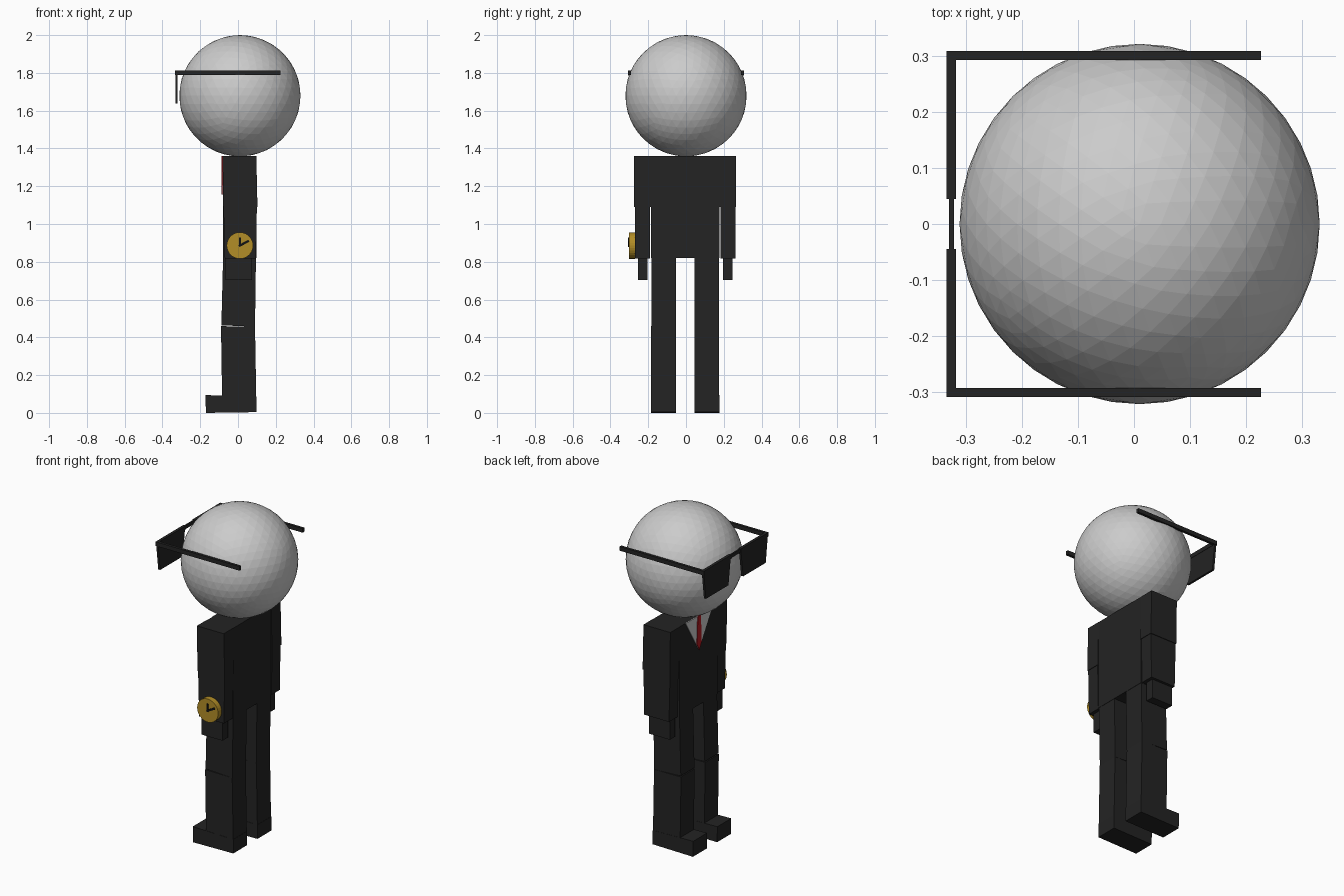
import bpy, bmesh, math
from mathutils import Matrix

if "Cube" in bpy.data.objects:
    bpy.data.objects.remove(bpy.data.objects["Cube"])


def material(name, rgb):
    m = bpy.data.materials.new(name)
    m.diffuse_color = (*rgb, 1)
    m.use_nodes = True
    m.node_tree.nodes["Principled BSDF"].inputs["Base Color"].default_value = m.diffuse_color
    return m


BLACK = material("suit black", (0.017, 0.017, 0.017))
GREY = material("head grey", (0.6, 0.6, 0.6))
GOLD = material("watch gold", (0.45, 0.27, 0.02))
RED = material("tie red", (0.45, 0.01, 0.015))
INK = material("ink black", (0.006, 0.006, 0.006))


def finish(name, bm, mat):
    bmesh.ops.recalc_face_normals(bm, faces=bm.faces)
    me = bpy.data.meshes.new(name)
    bm.to_mesh(me)
    bm.free()
    me.materials.append(mat)
    ob = bpy.data.objects.new(name, me)
    bpy.context.collection.objects.link(ob)
    return ob


def prism(name, profile, axis, lo, hi, mat):
    """Extrude a flat profile along x (profile is y,z) or y (profile is x,z)."""
    bm = bmesh.new()
    place = (lambda a, b, t: (t, a, b)) if axis == 'x' else (lambda a, b, t: (a, t, b))
    face = bm.faces.new([bm.verts.new(place(a, b, lo)) for a, b in profile])
    ext = bmesh.ops.extrude_face_region(bm, geom=[face])
    step = place(0, 0, hi - lo)
    bmesh.ops.translate(bm, vec=step, verts=[v for v in ext['geom']
                                             if isinstance(v, bmesh.types.BMVert)])
    return finish(name, bm, mat)


def box(name, x, y, z, mat):
    return prism(name, [(x[0], z[0]), (x[1], z[0]), (x[1], z[1]), (x[0], z[1])],
                 'y', y[0], y[1], mat)


# Head
bm = bmesh.new()
bmesh.ops.create_icosphere(bm, subdivisions=4, radius=0.321,
                           matrix=Matrix.Translation((0.01, 0, 1.679)))
finish("head", bm, GREY)

# Jacket, shirt front and tie
MID = -0.004
box("jacket", (-0.08, 0.097), (MID - 0.181, MID + 0.181), (0.82, 1.36), BLACK)
prism("shirt_front", [(MID - 0.125, 1.36), (MID, 1.155), (MID + 0.125, 1.36)],
      'x', -0.083, -0.079, GREY)
prism("tie", [(MID - 0.014, 1.36), (MID - 0.022, 1.195), (MID, 1.155),
              (MID + 0.022, 1.195), (MID + 0.014, 1.36)], 'x', -0.087, -0.08, RED)

# Limbs: side profiles extruded across y, repeated on each side
for side, s in (("left", 1), ("right", -1)):
    def limb(part, profile, inner, outer):
        a, b = sorted((MID + s * inner, MID + s * outer))
        prism(f"{side}_{part}", profile, 'y', a, b, BLACK)

    limb("upper_arm", [(-0.078, 1.09), (0.103, 1.09), (0.097, 1.361), (-0.082, 1.361)],
         0.181, 0.27)
    limb("forearm", [(-0.07, 0.818), (0.095, 0.818), (0.1, 1.095), (-0.077, 1.095)],
         0.186, 0.266)
    limb("hand", [(-0.065, 0.703), (0.075, 0.703), (0.075, 0.83), (-0.065, 0.83)],
         0.2, 0.25)
    limb("thigh", [(-0.088, 0.464), (0.09, 0.456), (0.095, 0.822), (-0.079, 0.822)],
         0.049, 0.179)
    limb("shin", [(-0.083, 0.004), (0.098, 0.004), (0.09, 0.457), (-0.09, 0.459)],
         0.05, 0.18)
    limb("shoe", [(-0.17, 0), (0.098, 0.004), (0.098, 0.088), (-0.172, 0.094)],
         0.049, 0.181)

    # Glasses: temple arm, brow rail and tapered lens
    def span(a, b):
        return sorted((s * a, s * b))
    box(f"{side}_temple", (-0.334, 0.226), span(0.292, 0.308), (1.788, 1.813), BLACK)
    box(f"{side}_brow_rail", (-0.334, -0.317), span(0.045, 0.308), (1.788, 1.813), BLACK)
    prism(f"{side}_lens", [(s * 0.048, 1.80), (s * 0.07, 1.638), (s * 0.285, 1.638),
                           (s * 0.305, 1.80)], 'x', -0.332, -0.319, BLACK)
box("glasses_bridge", (-0.33, -0.321), (-0.05, 0.05), (1.79, 1.811), BLACK)

# Wristwatch: case, and two hands on the dial
CX, CZ = 0.01, 0.886
bm = bmesh.new()
bmesh.ops.create_cone(bm, cap_ends=True, segments=32, radius1=0.07, radius2=0.07, depth=0.034,
                      matrix=Matrix.Translation((CX, -0.286, CZ)) @ Matrix.Rotation(math.pi / 2, 4, 'X'))
finish("watch_case", bm, GOLD)
for name, angle, length in (("hour_hand", 90, 0.042), ("minute_hand", 28, 0.054)):
    c, n = math.cos(math.radians(angle)), math.sin(math.radians(angle))
    pts = [(CX + u * c - v * n, CZ + u * n + v * c)
           for u, v in ((-0.006, -0.006), (length, -0.006), (length, 0.006), (-0.006, 0.006))]
    prism(name, pts, 'y', -0.307, -0.302, INK)
